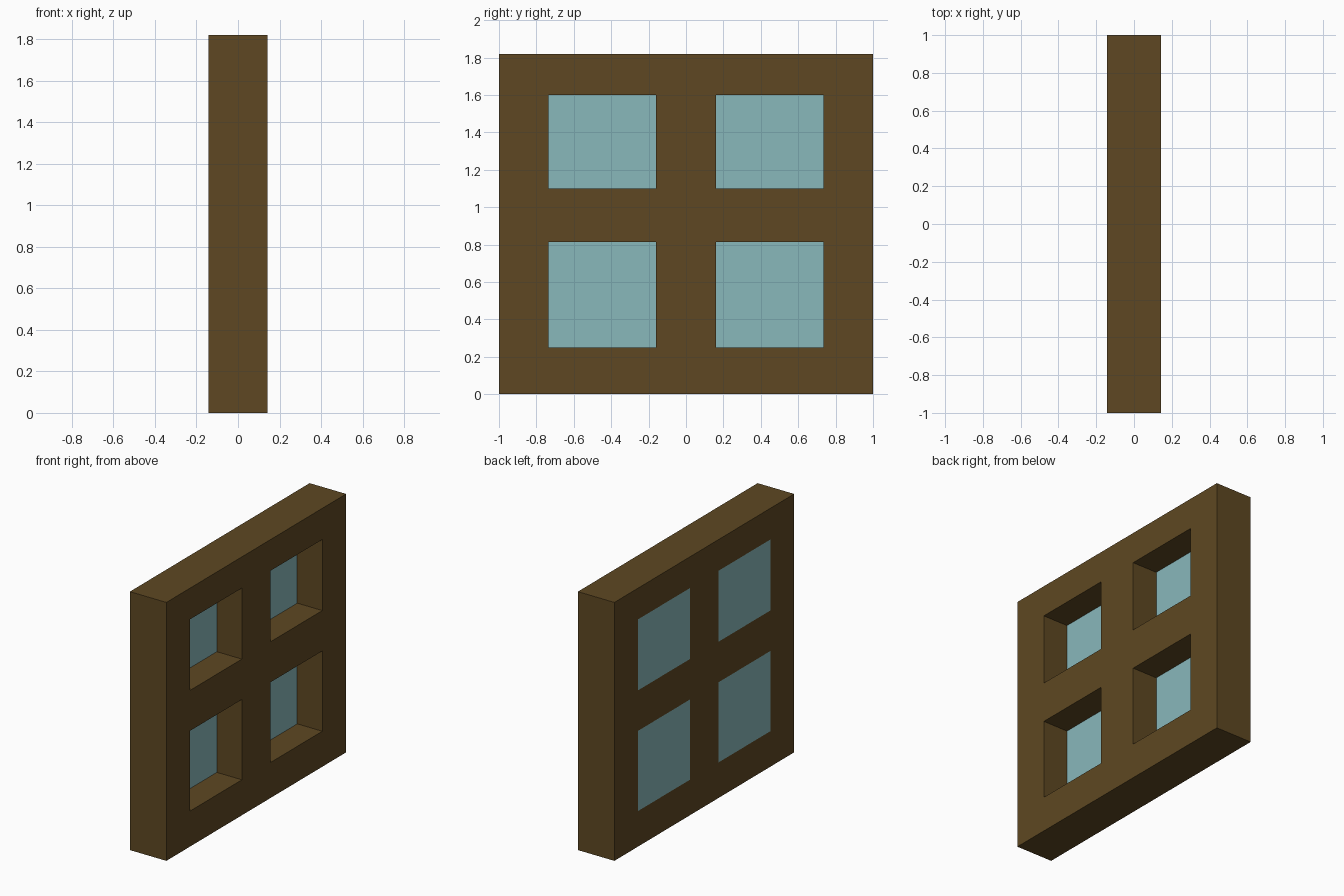
import bpy
import bmesh

cube = bpy.data.objects.get("Cube")
if cube:
    bpy.data.objects.remove(cube, do_unlink=True)


def make_material(name, colour):
    mat = bpy.data.materials.new(name)
    mat.use_nodes = True
    mat.diffuse_color = colour
    mat.node_tree.nodes["Principled BSDF"].inputs["Base Color"].default_value = colour
    return mat


def make_object(name, bm, mat):
    bmesh.ops.recalc_face_normals(bm, faces=bm.faces[:])
    mesh = bpy.data.meshes.new(name)
    bm.to_mesh(mesh)
    bm.free()
    mesh.materials.append(mat)
    obj = bpy.data.objects.new(name, mesh)
    bpy.context.collection.objects.link(obj)
    return obj


wood = make_material("dark wood", (0.112, 0.064, 0.016, 1))
glass = make_material("pale blue glass", (0.25, 0.48, 0.50, 1))

# Frame layout: edges of the bars across the width and up the height
HALF = 0.142
GLASS_FRONT = -0.053
Y_CUTS = [-1, -0.735, -0.16, 0.16, 0.735, 1]
Z_CUTS = [0, 0.25, 0.815, 1.10, 1.60, 1.82]


def is_pane(i, j):
    return i % 2 == 1 and j % 2 == 1


# Window frame: a flat lattice of bars, extruded through its thickness
bm = bmesh.new()
grid = [[bm.verts.new((-HALF, y, z)) for z in Z_CUTS] for y in Y_CUTS]
for i in range(len(Y_CUTS) - 1):
    for j in range(len(Z_CUTS) - 1):
        if not is_pane(i, j):
            bm.faces.new((grid[i][j], grid[i + 1][j], grid[i + 1][j + 1], grid[i][j + 1]))
result = bmesh.ops.extrude_face_region(bm, geom=bm.faces[:], use_keep_orig=True)
moved = [v for v in result["geom"] if isinstance(v, bmesh.types.BMVert)]
bmesh.ops.translate(bm, verts=moved, vec=(2 * HALF, 0, 0))
make_object("window_frame", bm, wood)

# Glass panes: flush with the -x side, recessed from the +x side
for i, side in ((1, "right"), (3, "left")):
    for j, level in ((1, "lower"), (3, "upper")):
        y0, y1 = Y_CUTS[i:i + 2]
        z0, z1 = Z_CUTS[j:j + 2]
        bm = bmesh.new()
        bmesh.ops.create_cube(bm, size=1)
        bmesh.ops.scale(bm, verts=bm.verts, vec=(GLASS_FRONT + HALF, y1 - y0, z1 - z0))
        bmesh.ops.translate(bm, verts=bm.verts,
                            vec=((GLASS_FRONT - HALF) / 2, (y0 + y1) / 2, (z0 + z1) / 2))
        make_object(f"{level}_{side}_pane", bm, glass)
